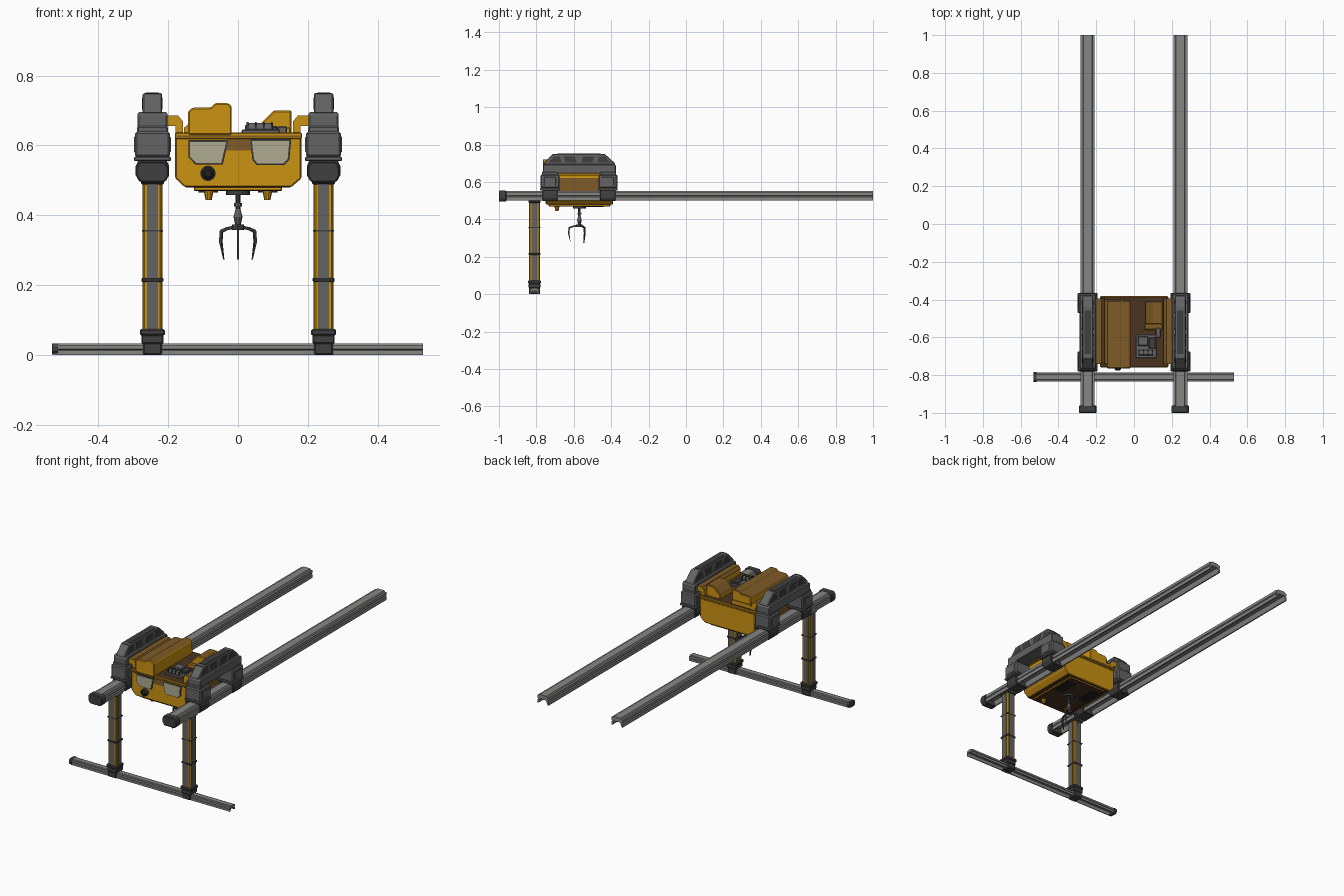
import bpy, bmesh, math
from mathutils import Matrix

if "Cube" in bpy.data.objects:
    bpy.data.objects.remove(bpy.data.objects["Cube"])

# ---------- colours ----------
def mat(name, rgb):
    m = bpy.data.materials.new(name)
    m.diffuse_color = (*rgb, 1)
    m.use_nodes = True
    m.node_tree.nodes["Principled BSDF"].inputs["Base Color"].default_value = m.diffuse_color
    return m

YEL = mat("yellow_paint", (0.60, 0.29, 0.006))
BRN = mat("dusty_brown", (0.21, 0.105, 0.02))
DRK = mat("dark_brown", (0.07, 0.033, 0.014))
GRY = mat("mid_grey", (0.125, 0.125, 0.125))
CHA = mat("charcoal", (0.05, 0.05, 0.05))
RAI = mat("rail_grey", (0.24, 0.24, 0.235))
GLS = mat("pale_glass", (0.42, 0.40, 0.28))
BLK = mat("near_black", (0.015, 0.015, 0.015))

# ---------- helpers ----------
def prism(name, pts, axis, a, b, m, bevel=0, taper=1, top=None, bottom=None, side=None):
    """Extrude a 2D outline along an axis; top/bottom/side recolour faces by direction."""
    put = {'x': lambda p, t: (t, p[0], p[1]),
           'y': lambda p, t: (p[0], t, p[1]),
           'z': lambda p, t: (p[0], p[1], t)}[axis]
    n = len(pts)
    cx, cy = sum(p[0] for p in pts) / n, sum(p[1] for p in pts) / n
    end = [(cx + (p[0] - cx) * taper, cy + (p[1] - cy) * taper) for p in pts]
    bm = bmesh.new()
    v0 = [bm.verts.new(put(p, a)) for p in pts]
    v1 = [bm.verts.new(put(p, b)) for p in end]
    bm.faces.new(v0)
    bm.faces.new(v1)
    for i in range(n):
        j = (i + 1) % n
        bm.faces.new((v0[i], v0[j], v1[j], v1[i]))
    bmesh.ops.recalc_face_normals(bm, faces=bm.faces)
    mats = [m, top or m, bottom or m, side or m]
    for f in bm.faces:
        f.normal_update()
        if f.normal.z > 0.6:
            f.material_index = 1
        elif f.normal.z < -0.9:
            f.material_index = 2
        elif abs(f.normal.x) > 0.9:
            f.material_index = 3
    me = bpy.data.meshes.new(name)
    bm.to_mesh(me)
    bm.free()
    for k in mats:
        me.materials.append(k)
    ob = bpy.data.objects.new(name, me)
    bpy.context.collection.objects.link(ob)
    if bevel:
        mod = ob.modifiers.new("bevel", 'BEVEL')
        mod.width, mod.segments, mod.limit_method = bevel, 1, 'ANGLE'
    return ob

def box(name, x, y, z, m, bevel=0.004, **k):
    return prism(name, [(x[0], y[0]), (x[1], y[0]), (x[1], y[1]), (x[0], y[1])],
                 'z', z[0], z[1], m, bevel, **k)

def block(name, cx, cy, hx, hy, z, m, **k):
    return box(name, (cx - hx, cx + hx), (cy - hy, cy + hy), z, m, **k)

def disc(name, c, r, axis, a, b, m, n=16, **k):
    pts = [(c[0] + r * math.cos(2 * math.pi * i / n), c[1] + r * math.sin(2 * math.pi * i / n))
           for i in range(n)]
    return prism(name, pts, axis, a, b, m, **k)

# ---------- rails: grooved channel, open underneath ----------
HALF = [(.022, .052), (.026, .045), (.037, .045), (.037, .028), (.031, .024), (.037, .02),
        (.037, 0), (.030, 0), (.020, .026)]
CHANNEL = HALF + [(-x, z) for x, z in reversed(HALF)]
CAP = [(.036, .053), (.046, .036), (.046, .010), (.034, -.006)]
CAP = CAP + [(-x, z) for x, z in reversed(CAP)]
RX, LY = 0.245, -0.81
for s, side in ((-1, "left"), (1, "right")):
    prism(side + "_rail", [(s * RX + x, .5 + z) for x, z in CHANNEL], 'y', -.98, 1, RAI)
    prism(side + "_rail_cap", [(s * RX + x, .5 + z) for x, z in CAP], 'y', -1, -.96, CHA, .004)
prism("ground_bar", [(LY + y * .62, z * .62) for y, z in CHANNEL], 'x', -.525, .53, RAI)
prism("ground_bar_cap", [(LY + y * .55, .004 + z * .55) for y, z in CAP], 'x', -.532, -.515, CHA)

# ---------- legs ----------
for s, side in ((-1, "left"), (1, "right")):
    x = s * RX
    block(side + "_leg_post", x, LY, .027, .028, (.04, .505), YEL, bevel=.005)
    block(side + "_leg_plate_front_back", x, LY, .016, .030, (.05, .502), GRY, bevel=0)
    block(side + "_leg_plate_sides", x, LY, .029, .016, (.05, .502), GRY, bevel=0)
    block(side + "_leg_band", x, LY, .0315, .0315, (.209, .221), CHA, bevel=.003)
    block(side + "_leg_joint", x, LY, .030, .031, (.353, .358), CHA, bevel=0)
    block(side + "_foot_collar", x, LY, .036, .034, (.056, .074), CHA)
    block(side + "_foot_block", x, LY, .032, .032, (.032, .058), CHA)
    block(side + "_foot_clamp", x, LY, .027, .030, (0, .036), CHA)
    block(side + "_leg_head", x, LY, .033, .033, (.488, .503), CHA)

# ---------- side trucks riding on the rails ----------
for s, side in ((-1, "left"), (1, "right")):
    x = s * RX
    prism(side + "_truck_beam", [(-.765, .645), (-.765, .69), (-.755, .695), (-.385, .695),
                                 (-.375, .69), (-.375, .645)], 'x', x - .043, x + .043, GRY, .004)
    prism(side + "_truck_crown", [(-.762, .69), (-.762, .70), (-.712, .75), (-.435, .75),
                                  (-.380, .70), (-.380, .69)], 'x', x - .028, x + .028, GRY, .004)
    # dark recessed panels along the crown
    for i, (y0, y1, t0, t1) in enumerate(((-.735, -.665, -.705, -.675), (-.645, -.585, -.655, -.595),
                                          (-.560, -.500, -.550, -.490), (-.475, -.405, -.465, -.435))):
        prism(f"{side}_crown_panel_{i}", [(y0, .703), (y1, .703), (t1, .737), (t0, .737)],
              'x', x - .0295, x + .0295, CHA)
    block(side + "_crown_slot", x, -.7125, .020, .0015, (.738, .7505), CHA, bevel=0)
    block(side + "_crown_top_plate", x, -.573, .018, .115, (.749, .752), CHA, bevel=0)
    for yc, end in ((-.727, "front"), (-.418, "back")):
        n = f"{side}_{end}_"
        block(n + "wheel_housing", x, yc, .050, .051, (.566, .64), GRY, bevel=.006)
        block(n + "housing_neck", x, yc, .044, .044, (.63, .655), GRY)
        block(n + "housing_flange", x, yc, .053, .053, (.555, .568), GRY, bevel=.003)
        # clamp hugging the rail
        prism(n + "rail_clamp", [(x - .040, .558), (x - .048, .54), (x - .048, .515), (x - .038, .497),
                                 (x + .038, .497), (x + .048, .515), (x + .048, .54), (x + .040, .558)],
              'y', yc - .041, yc + .041, CHA, .003)
        block(n + "housing_cover", x, yc, .0525, .032, (.58, .625), GRY, bevel=.002)
    # arm joining truck and cabin
    prism(side + "_cabin_arm", [(s * u, z) for u, z in ((.206, .685), (.171, .685), (.157, .668), (.157, .63),
                                (.179, .63), (.179, .655), (.206, .655))],
          'y', -.74, -.395, YEL, top=BRN)

# ---------- cabin body ----------
prism("cabin_body", [(-.18, .632), (-.18, .506), (-.152, .48), (.152, .48), (.182, .506), (.182, .632)],
      'y', -.75, -.39, YEL, .004, top=DRK, bottom=DRK, side=BRN)
box("deck_lip", (-.181, .183), (-.757, -.384), (.618, .637), YEL, .003, top=DRK)
box("deck_lip_stripe", (-.175, .178), (-.759, -.382), (.624, .629), BRN, 0)
box("cabin_underside", (-.126, .126), (-.735, -.405), (.469, .482), YEL, .003, bottom=DRK)
box("brow_stain", (-.034, .037), (-.752, -.74), (.585, .618), BRN, 0)
for s in (-1, 1):
    box("underside_vent", (s * .085 - .028, s * .085 + .028), (-.56, -.44), (.465, .47), BLK, 0)
    disc("underside_lamp", (s * .084, -.69), .015, 'z', .475, .444, YEL, 10, taper=.6, bottom=CHA)
disc("winch_port", (0, -.57), .035, 'z', .458, .472, CHA)

# windows: dark frame plate with pale glass on it
WIN = {"left": [(-.137, .61), (-.034, .61), (-.048, .55), (-.12, .55), (-.137, .567)],
       "right": [(.04, .613), (.147, .613), (.142, .56), (.129, .548), (.057, .548), (.046, .56)]}
for side, pts in WIN.items():
    cx, cz = sum(p[0] for p in pts) / len(pts), sum(p[1] for p in pts) / len(pts)
    prism(side + "_window_frame", [(cx + (a - cx) * 1.1, cz + (b - cz) * 1.15) for a, b in pts],
          'y', -.755, -.748, CHA)
    prism(side + "_window_glass", pts, 'y', -.757, -.75, GLS)
disc("headlamp_ring", (-.086, .52), .022, 'y', -.748, -.766, CHA)
disc("headlamp_lens", (-.086, .52), .018, 'y', -.766, -.776, BLK, taper=.6)

# ---------- deck equipment ----------
prism("engine_cover", [(-.143, .63), (-.143, .698), (-.130, .708), (-.078, .708), (-.066, .721),
                       (-.028, .721), (-.018, .712), (-.018, .63)], 'y', -.765, -.405, YEL, .004, top=BRN)
prism("engine_cover_base", [(-.155, .63), (-.155, .65), (-.143, .66), (-.02, .66), (-.02, .63)],
      'y', -.74, -.40, YEL, top=BRN)
prism("rear_locker", [(.062, .63), (.062, .66), (.103, .70), (.153, .70), (.153, .63)],
      'y', -.53, -.41, YEL, .004, top=BRN)
box("locker_step", (.055, .15), (-.56, -.53), (.63, .652), YEL, .003, top=BRN)
box("winch_base", (.01, .12), (-.71, -.585), (.633, .645), GRY, .003)
box("winch_motor", (.02, .075), (-.645, -.595), (.64, .66), GRY)
box("winch_gearbox", (.078, .115), (-.66, -.60), (.64, .656), CHA)
disc("winch_drum", (-.682, .650), .014, 'x', .025, .10, GRY, 12)
for i in range(4):
    box("drum_flange", (.025 + i * .023, .030 + i * .023), (-.70, -.664), (.64, .667), CHA, 0)
box("deck_pipe", (.115, .14), (-.60, -.55), (.633, .655), GRY, .003)

# ---------- grabber claw ----------
CY = -.57
disc("claw_rod", (0, CY), .007, 'z', .37, .46, CHA, 8)
disc("claw_upper_collar", (0, CY), .011, 'z', .425, .435, GRY, 8)
disc("claw_hub_lower", (0, CY), .008, 'z', .372, .395, GRY, 10, taper=1.6)
disc("claw_hub_upper", (0, CY), .013, 'z', .395, .42, GRY, 10, taper=.5)
disc("claw_crown", (0, CY), .017, 'z', .358, .373, CHA, 12)
TINE = [(.008, .362), (.008, .371), (.036, .366), (.058, .358), (.061, .325), (.047, .274),
        (.053, .325), (.051, .351), (.034, .358)]
for k in range(3):
    t = prism(f"claw_tine_{k}", TINE, 'y', -.0035, .0035, CHA)
    t.matrix_world = Matrix.Translation((0, CY, 0)) @ Matrix.Rotation(math.radians(-90 + 120 * k), 4, 'Z')
